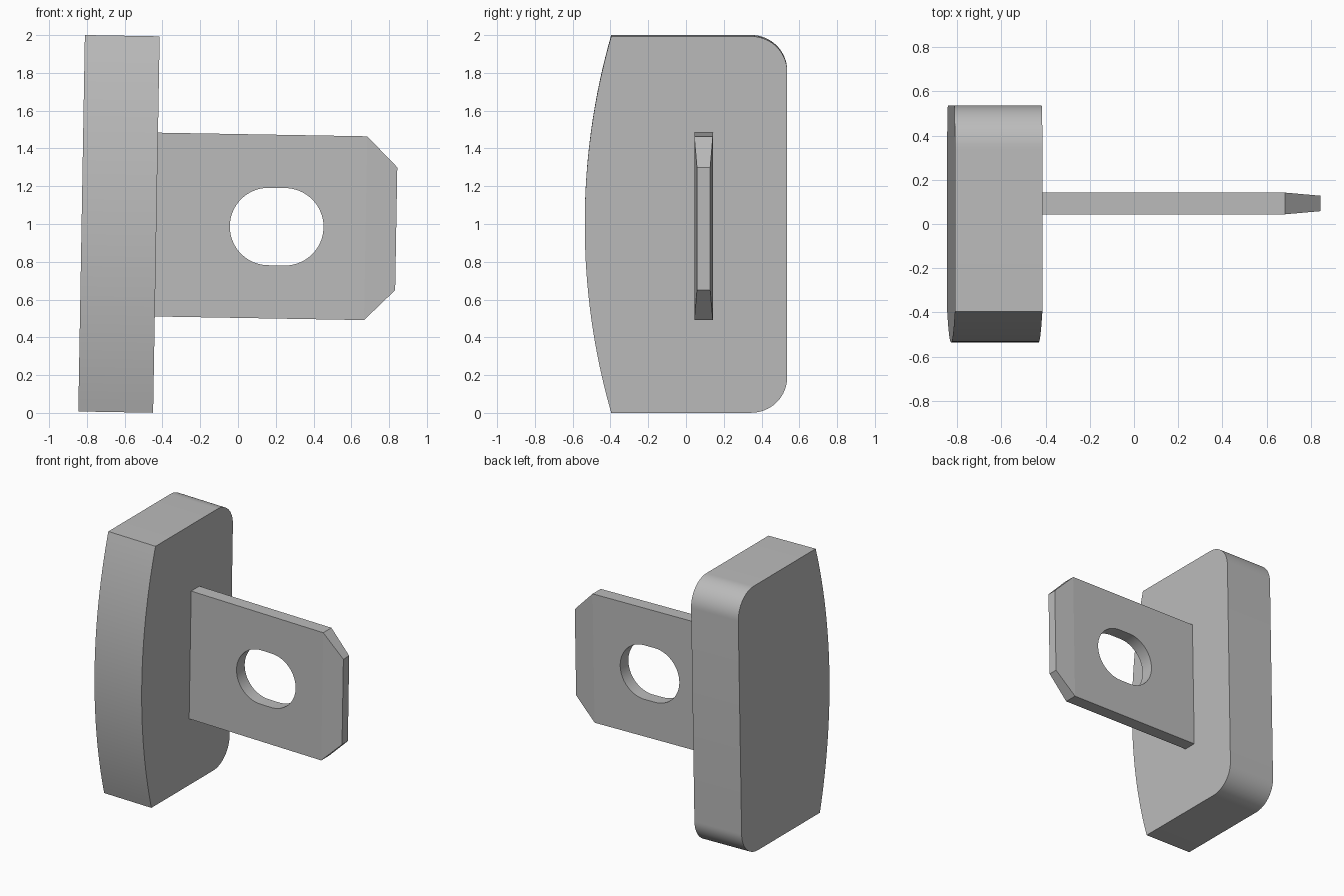
import bpy, bmesh
from math import sin, cos, pi, radians, asin, hypot

cube = bpy.data.objects.get("Cube")
if cube:
    bpy.data.objects.remove(cube, do_unlink=True)

grey = bpy.data.materials.new("plain grey")
grey.use_nodes = True
colour = (0.5, 0.5, 0.5, 1)
grey.diffuse_color = colour
grey.node_tree.nodes["Principled BSDF"].inputs["Base Color"].default_value = colour

TILT = radians(1)      # the whole part leans slightly about y
MID = -0.0105          # height of the mirror plane in the leaning frame


def arc(cx, cy, r, start, end, n):
    return [(cx + r * cos(start + (end - start) * i / n),
             cy + r * sin(start + (end - start) * i / n)) for i in range(n + 1)]


def prism(name, near, far):
    """Solid between two matching outlines of 3D points."""
    bm = bmesh.new()
    a, b = ([bm.verts.new((x, y, z + MID)) for x, y, z in ring] for ring in (near, far))
    bm.faces.new(a)
    bm.faces.new(b[::-1])
    for i in range(len(a)):
        j = (i + 1) % len(a)
        bm.faces.new((a[j], a[i], b[i], b[j]))
    bmesh.ops.recalc_face_normals(bm, faces=bm.faces)
    mesh = bpy.data.meshes.new(name)
    bm.to_mesh(mesh)
    bm.free()
    mesh.materials.append(grey)
    ob = bpy.data.objects.new(name, mesh)
    bpy.context.collection.objects.link(ob)
    ob.location.z = 1
    ob.rotation_euler.y = TILT
    return ob


def activate(ob):
    bpy.ops.object.select_all(action='DESELECT')
    ob.select_set(True)
    bpy.context.view_layer.objects.active = ob


def smooth(ob, degrees):
    activate(ob)
    bpy.ops.object.shade_smooth_by_angle(angle=radians(degrees))


# Head block: bowed front, rounded back corners
half, back, edge, bow, fillet = 0.9965, 0.536, -0.396, 0.14, 0.19
radius = (half ** 2 + bow ** 2) / (2 * bow)
sweep = asin(half / radius)
outline = arc(edge - bow + radius, 0, radius, pi - sweep, pi + sweep, 32)
outline += arc(back - fillet, fillet - half, fillet, -pi / 2, 0, 16)
outline += arc(back - fillet, half - fillet, fillet, 0, pi / 2, 16)
block = prism("head_block", [(-0.828, y, z) for y, z in outline],
              [(-0.432, y, z) for y, z in outline])
smooth(block, 12)

# Blade: flat tab with clipped corners and a thinned tip
ROOT, SHOULDER, TIP = -0.44, 0.676, 0.838
TALL, TIP_TALL, THICK, TIP_THICK, CENTRE = 0.4865, 0.325, 0.049, 0.035, 0.093


def section(x, tall, thick):
    return [(x, CENTRE + sy * thick, sz * tall)
            for sy, sz in ((-1, -1), (1, -1), (1, 1), (-1, 1))]


blade = prism("blade", section(ROOT, TALL, THICK), section(SHOULDER, TALL, THICK))
bm = bmesh.new()
bm.from_mesh(blade.data)
end = max(bm.faces, key=lambda f: f.calc_center_median().x)
tip = bmesh.ops.extrude_discrete_faces(bm, faces=[end])["faces"][0]
for v in tip.verts:
    v.co.x = TIP
    v.co.y = CENTRE + (v.co.y - CENTRE) * TIP_THICK / THICK
    v.co.z = MID + (v.co.z - MID) * TIP_TALL / TALL
# Re-bridge the shoulder to the tip
bmesh.ops.remove_doubles(bm, verts=bm.verts, dist=1e-5)
bm.to_mesh(blade.data)
bm.free()

# Slot through the blade
slot = arc(0.248, 0, 0.205, -pi / 2, pi / 2, 48) + arc(0.162, 0, 0.205, pi / 2, 1.5 * pi, 48)
cutter = prism("slot_cutter", [(x, -0.1, z) for x, z in slot],
               [(x, 0.3, z) for x, z in slot])
cutter.hide_render = True
activate(blade)
cut = blade.modifiers.new("slot", 'BOOLEAN')
cut.operation = 'DIFFERENCE'
cut.solver = 'EXACT'
cut.object = cutter
bpy.ops.object.modifier_apply(modifier=cut.name)
bpy.data.objects.remove(cutter, do_unlink=True)
smooth(blade, 4.5)
